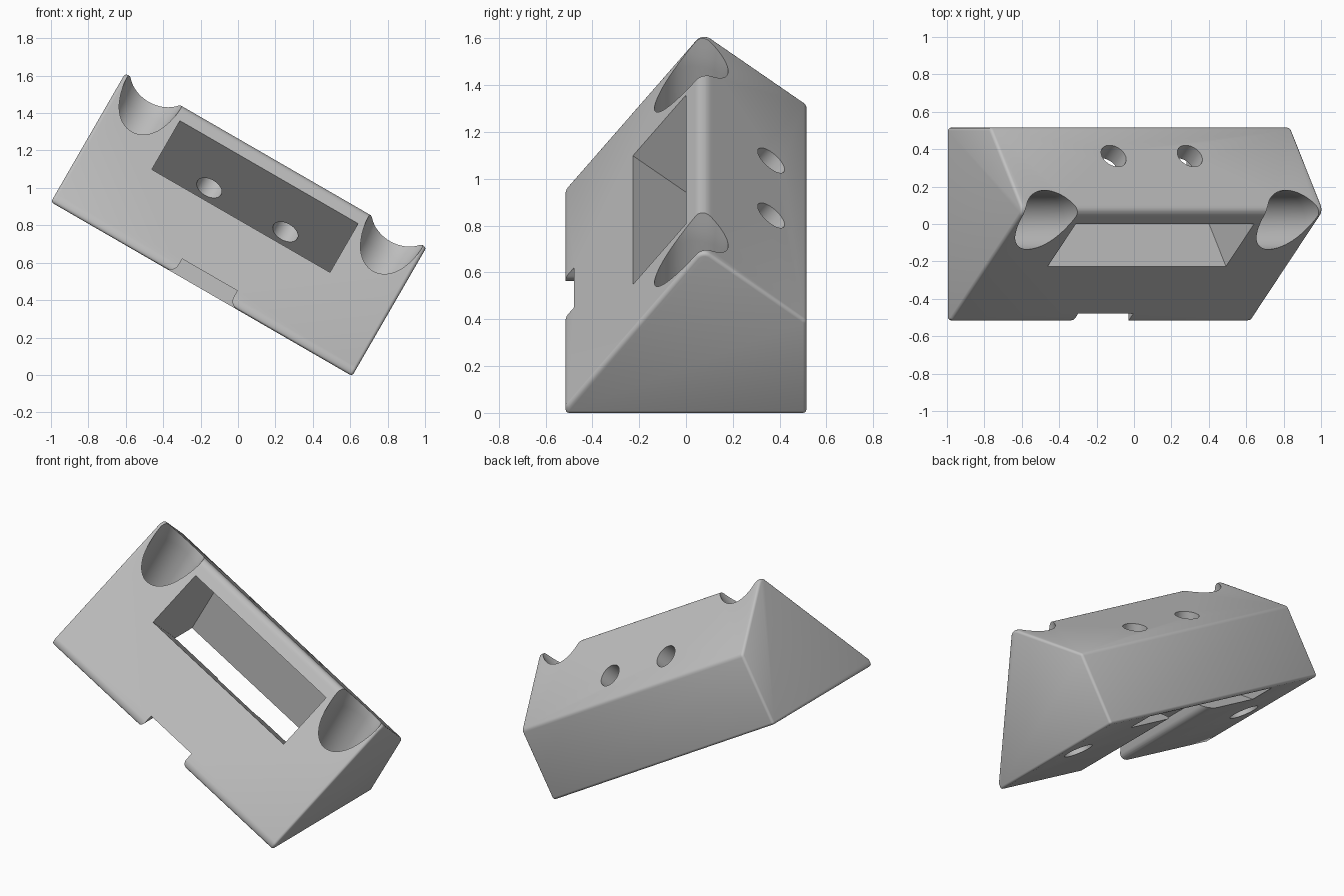
import bpy, bmesh, math
from mathutils import Matrix, Vector

default = bpy.data.objects.get("Cube")
if default:
    bpy.data.objects.remove(default, do_unlink=True)

grey = bpy.data.materials.new("light_grey")
grey.use_nodes = True
colour = (0.53, 0.53, 0.53, 1)
grey.diffuse_color = colour
grey.node_tree.nodes["Principled BSDF"].inputs["Base Color"].default_value = colour


def make_object(name, bm):
    bmesh.ops.recalc_face_normals(bm, faces=bm.faces)
    mesh = bpy.data.meshes.new(name)
    bm.to_mesh(mesh)
    bm.free()
    mesh.materials.append(grey)
    obj = bpy.data.objects.new(name, mesh)
    bpy.context.collection.objects.link(obj)
    return obj


def prism(name, start, step):
    """Extrude a closed outline of 3D points by a vector."""
    bm = bmesh.new()
    face = bm.faces.new([bm.verts.new(p) for p in start])
    out = bmesh.ops.extrude_face_region(bm, geom=[face])
    moved = [v for v in out["geom"] if isinstance(v, bmesh.types.BMVert)]
    bmesh.ops.translate(bm, verts=moved, vec=step)
    return make_object(name, bm)


def lathe(name, profile, matrix, sides=64):
    """Turn a (radius, height) profile round the z axis, with capped ends."""
    bm = bmesh.new()
    rings = []
    for r, h in profile:
        angles = [2 * math.pi * i / sides for i in range(sides)]
        rings.append([bm.verts.new((r * math.cos(a), r * math.sin(a), h)) for a in angles])
    for low, high in zip(rings, rings[1:]):
        for i in range(sides):
            j = (i + 1) % sides
            bm.faces.new((low[i], low[j], high[j], high[i]))
    bm.faces.new(rings[0])
    bm.faces.new(rings[-1])
    bm.transform(matrix)
    return make_object(name, bm)


def apply(obj, modifier):
    bpy.context.view_layer.objects.active = obj
    bpy.ops.object.modifier_apply(modifier=modifier.name)


def cut(obj, cutter):
    cutter.hide_render = True
    mod = obj.modifiers.new("cut", "BOOLEAN")
    mod.operation = "DIFFERENCE"
    mod.solver = "EXACT"
    mod.object = cutter
    apply(obj, mod)
    bpy.data.objects.remove(cutter, do_unlink=True)


# Body: wedge profile with a rounded ridge, extruded along its length
half = 0.93
ridge = Vector((0.07, 0.813))
front_edge, back_edge = Vector((-0.515, 0.04)), Vector((0.515, 0.46))
to_front = (front_edge - ridge).normalized()
to_back = (back_edge - ridge).normalized()
radius = 0.045
centre = ridge + (to_front + to_back) * radius
arc = []
for i in range(7):
    a = math.pi / 2 * i / 6
    arc.append(centre - radius * (to_back * math.cos(a) + to_front * math.sin(a)))
outline = [Vector((-0.515, 0)), front_edge, *arc, back_edge, Vector((0.515, 0))]
body = prism("wedge_body", [(-half, y, z) for y, z in outline], (2 * half, 0, 0))
bevel = body.modifiers.new("soft_edges", "BEVEL")
bevel.width = 0.016
bevel.segments = 3
bevel.limit_method = "ANGLE"
bevel.angle_limit = math.radians(25)
apply(body, bevel)

# Pocket: enters square to the front slope and opens through the base
low, high = Vector((-0.222, 0.417)), Vector((0.007, 0.717))
out = -to_back * 0.1
wall = 0.48
pocket = [low + out, high + out,
          high + to_back * ((wall - high.x) / to_back.x),
          Vector((wall, -0.1)),
          low + to_back * ((-0.1 - low.y) / to_back.y)]
cut(body, prism("pocket_cutter", [(-0.55, y, z) for y, z in pocket], (1.1, 0, 0)))

# Notch: channel under the front edge, with rounded mouth corners
r = 0.05
side = [(0.17 + r, -0.05)]
for i in range(7):
    a = math.pi / 2 * i / 6
    side.append((0.17 + r - r * math.sin(a), r - r * math.cos(a)))
side.append((0.17, 0.088))
notch = side + [(-x, z) for x, z in reversed(side)]
cut(body, prism("notch_cutter", [(x, -0.7, z) for x, z in notch], (0, 1.1, 0)))

# Counterbored scoops at both ends, and screw holes square to the back slope
bore = [(0.09, -0.1), (0.09, 0.17), (0.155, 0.17), (0.155, 0.66),
        (0.158, 0.71), (0.165, 0.76), (0.177, 0.85)]
tilt = math.atan2(-to_front.x, -to_front.y)
for s in (-1, 1):
    cut(body, lathe("scoop_cutter", bore, Matrix.Translation((s * 0.745, 0.02, 0))))
    place = Matrix.Translation((s * 0.235, 0.36, 0.575)) @ Matrix.Rotation(-tilt, 4, "X")
    cut(body, lathe("screw_cutter", [(0.073, -0.2), (0.073, 0.2)], place, 48))

# Tip the whole block so that it stands on one lower edge
angle = math.radians(30)
body.data.transform(Matrix.Translation((-0.195, 0, half * math.sin(angle)))
                    @ Matrix.Rotation(angle, 4, "Y"))
floor = min(v.co.z for v in body.data.vertices)
body.data.transform(Matrix.Translation((0, 0, -floor)))

bpy.ops.object.select_all(action="DESELECT")
body.select_set(True)
bpy.context.view_layer.objects.active = body
bpy.ops.object.shade_smooth_by_angle(angle=math.radians(32))
